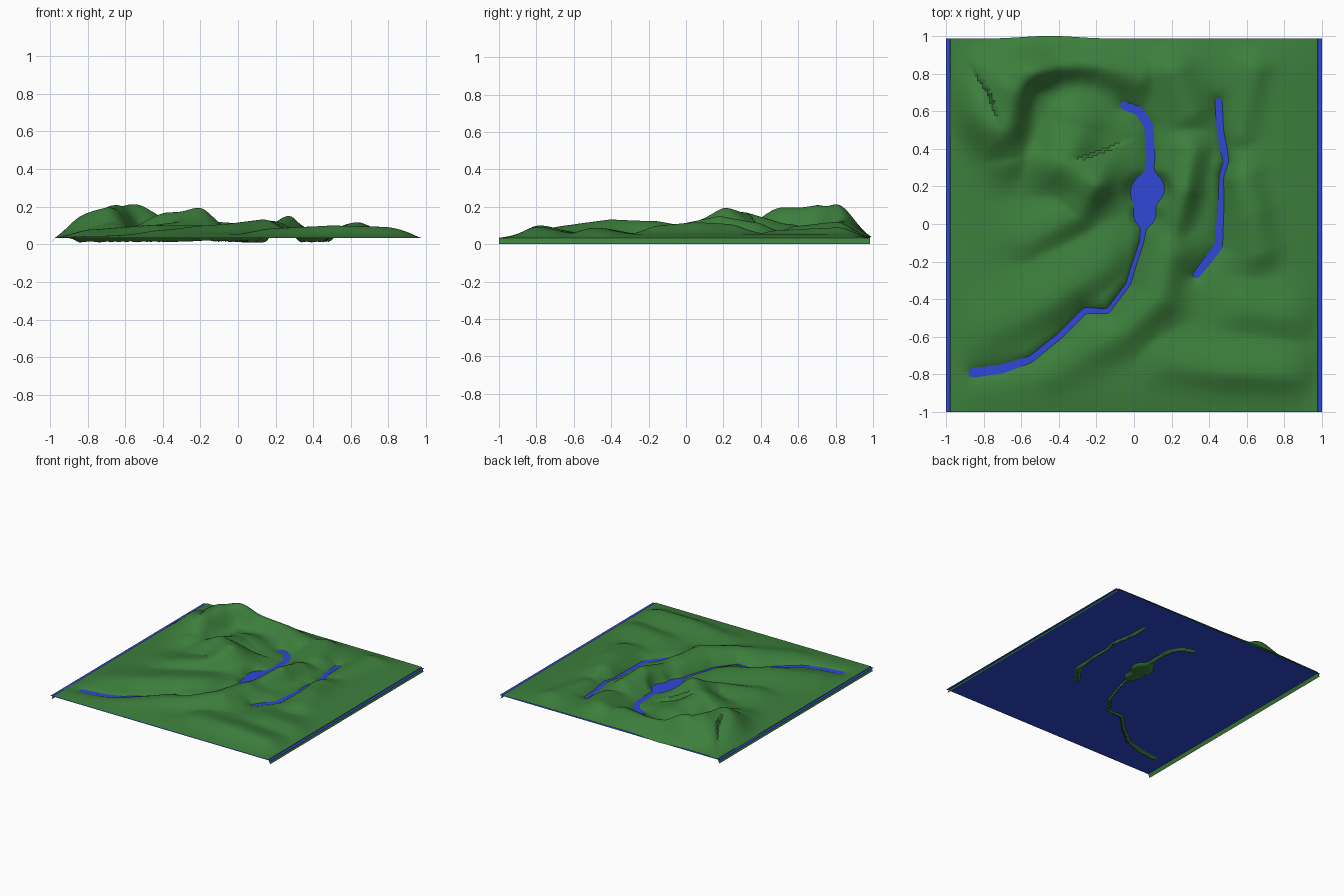
import bpy, bmesh, math

if "Cube" in bpy.data.objects:
    bpy.data.objects.remove(bpy.data.objects["Cube"])

WATER_Z, BED_Z, EDGE_Z, LAND_Z = 0.028, 0.010, 0.034, 0.052
N = 150  # grid cells per side

# Ridge crests: (half width, [(x, y, crest height), ...])
RIDGES = [
    (0.17, [(-0.82, 0.58, .165), (-0.70, 0.50, .175), (-0.64, 0.70, .21), (-0.54, 0.80, .19)]),
    (0.13, [(-0.54, 0.80, .19), (-0.40, 0.86, .15), (-0.18, 0.86, .13), (0.02, 0.78, .11)]),
    (0.14, [(-0.68, 0.50, .17), (-0.66, 0.35, .11)]),
    (0.16, [(-0.30, 0.52, .11), (-0.36, 0.32, .17), (-0.21, 0.22, .175)]),
    (0.12, [(-0.21, 0.20, .17), (-0.30, 0.05, .12), (-0.55, -0.08, .09)]),
    (0.15, [(-0.75, -0.56, .08), (-0.45, -0.42, .105), (-0.16, -0.22, .10)]),
    (0.15, [(-0.40, -0.76, .08), (-0.05, -0.56, .115), (0.13, -0.40, .135), (0.18, -0.18, .13)]),
    (0.10, [(0.20, -0.08, .10), (0.27, 0.18, .155), (0.30, 0.36, .12)]),
    (0.12, [(0.22, 0.80, .12), (0.30, 0.60, .10)]),
    (0.12, [(0.20, -0.74, .085), (0.50, -0.78, .10), (0.88, -0.80, .09)]),
    (0.12, [(0.60, -0.46, .085), (0.90, -0.50, .09)]),
    (0.12, [(0.58, 0.22, .115), (0.63, 0.05, .12), (0.67, -0.14, .10)]),
    (0.10, [(0.56, 0.48, .08), (0.64, 0.82, .09)]),
]
# Streams, the lake outline's spine, and the valley behind the knoll
STREAMS = [
    [(-0.05, .63), (.03, .60), (.08, .52), (.09, .35), (.08, .2), (.07, .1), (.04, -.1), (0, -.22),
     (-.03, -.32), (-.14, -.465), (-.26, -.46), (-.4, -.6), (-.55, -.72), (-.7, -.77), (-.85, -.79)],
    [(.45, .65), (.46, .5), (.49, .33), (.465, .25), (.465, .1), (.45, -.12), (.40, -.18), (.33, -.27)],
]
LAKE = [(0.06, 0.17, 0.095), (0.10, 0.19, 0.08), (0.06, 0.05, 0.07)]
VALLEY = [(-.53, .45), (-.50, .68), (-.3, .73), (-.05, .63)]


def nearest(path, x, y):
    """Distance, offset and interpolated point data for the closest point of a polyline."""
    best = None
    for a, b in zip(path, path[1:]):
        dx, dy = b[0] - a[0], b[1] - a[1]
        t = max(0, min(1, ((x - a[0]) * dx + (y - a[1]) * dy) / (dx * dx + dy * dy)))
        ox, oy = x - a[0] - t * dx, y - a[1] - t * dy
        d = math.hypot(ox, oy)
        if best is None or d < best[0]:
            best = (d, ox, oy, a[-1] + t * (b[-1] - a[-1]))
    return best


def height(x, y):
    # Crests blended with a soft maximum, steeper on their south-east side
    total = 0
    for width, path in RIDGES:
        d, ox, oy, z = nearest(path, x, y)
        lean = (ox - oy) / (d * 1.4142) if d > 1e-6 else 0
        w = width * (1 - 0.25 * lean)
        total += ((z - LAND_Z) * math.exp(-(d / w) ** 2)) ** 4
    hill = total ** 0.25
    hill *= 1 - 0.6 * math.exp(-(nearest(VALLEY, x, y)[0] / 0.07) ** 2)
    # Fade down to the flat border
    fade = 1
    for edge in (0.975 - abs(x), y + 1, 1.0 - y):
        fade *= math.sin(math.pi / 2 * max(0, min(1, edge / 0.2)))
    h = EDGE_Z + (LAND_Z - EDGE_Z + hill) * fade
    # Carve streams and lake
    for path in STREAMS:
        h = BED_Z + (h - BED_Z) * (1 - math.exp(-nearest(path, x, y)[0] / 0.045))
    for cx, cy, r in LAKE:
        d = math.hypot(x - cx, y - cy)
        h = BED_Z + (h - BED_Z) * (1 - math.exp(-(d / r) ** 4))
    return h


def material(name, rgb):
    m = bpy.data.materials.new(name)
    m.diffuse_color = (*rgb, 1)
    m.use_nodes = True
    m.node_tree.nodes["Principled BSDF"].inputs["Base Color"].default_value = m.diffuse_color
    return m


def finish(bm, name, mat):
    me = bpy.data.meshes.new(name)
    bm.to_mesh(me)
    bm.free()
    ob = bpy.data.objects.new(name, me)
    bpy.context.collection.objects.link(ob)
    me.materials.append(mat)
    return ob


# Terrain
bm = bmesh.new()
bmesh.ops.create_grid(bm, x_segments=N, y_segments=N, size=1)
for v in bm.verts:
    x = v.co.x * 0.975
    back = 0.985 + 0.015 * math.exp(-((x + 0.45) / 0.2) ** 2)
    y = -1 + (v.co.y + 1) / 2 * (1 + back)
    v.co = (x, y, height(x, y))
# Skirts turned down along the left and right borders
sides = [e for e in bm.edges if e.is_boundary and all(abs(v.co.x) > 0.974 for v in e.verts)]
skirt = bmesh.ops.extrude_edge_only(bm, edges=sides)
for v in skirt["geom"]:
    if isinstance(v, bmesh.types.BMVert):
        v.co.x += math.copysign(0.017, v.co.x)
        v.co.z = 0
bmesh.ops.recalc_face_normals(bm, faces=bm.faces)
if sum(f.normal.z for f in bm.faces) < 0:
    bmesh.ops.reverse_faces(bm, faces=bm.faces)
land = finish(bm, "terrain", material("grass green", (0.045, 0.21, 0.045)))
bpy.context.view_layer.objects.active = land
land.select_set(True)
bpy.ops.object.shade_smooth_by_angle(angle=math.radians(40))

# Water sheet showing wherever the land dips below it
bm = bmesh.new()
bmesh.ops.create_grid(bm, x_segments=1, y_segments=1, size=1)
for v in bm.verts:
    v.co.z = WATER_Z
    v.co.y = min(v.co.y, 0.985)
finish(bm, "water", material("water blue", (0.03, 0.065, 0.68)))
